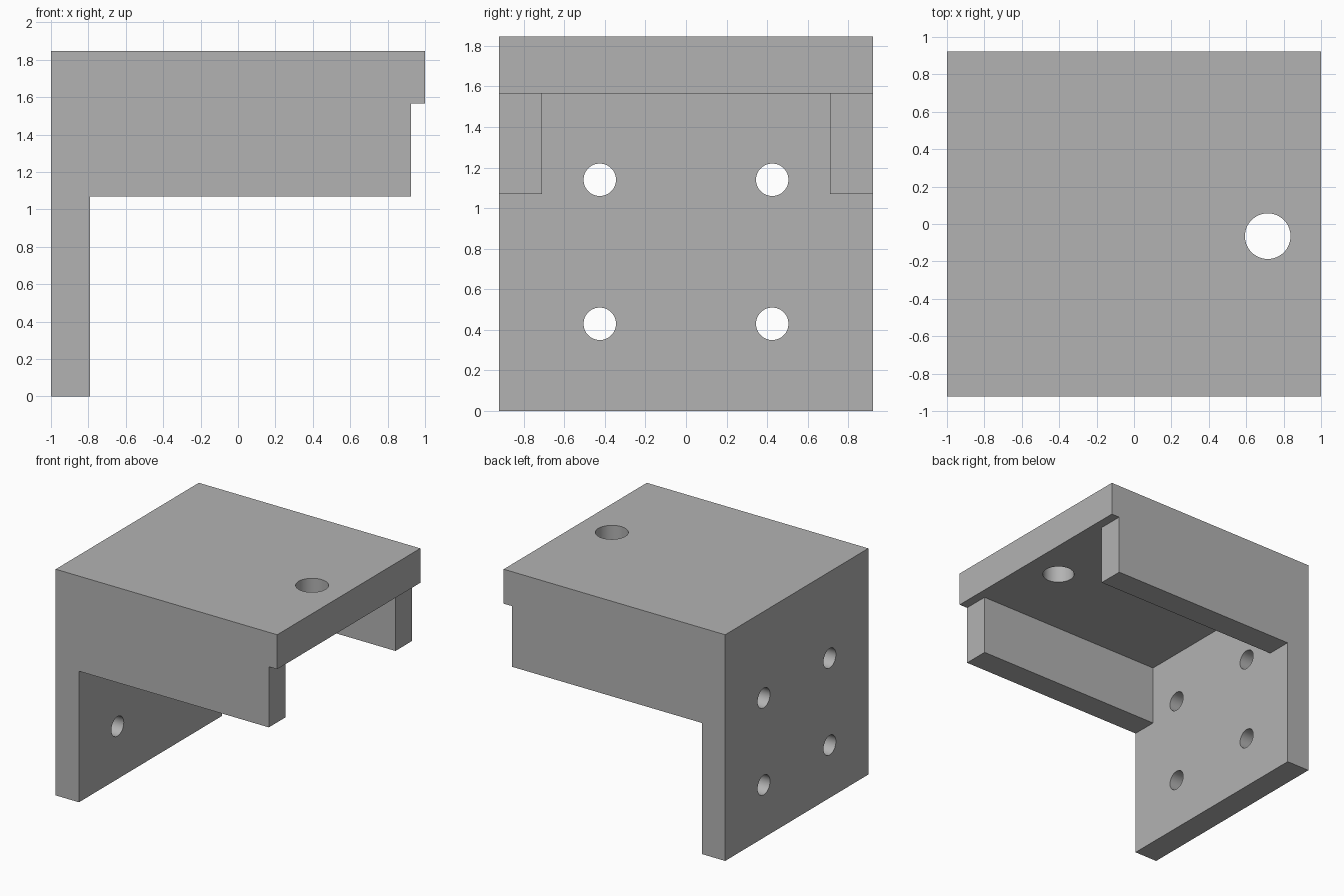
import bpy
import bmesh
from mathutils import Matrix, Vector

if "Cube" in bpy.data.objects:
    bpy.data.objects.remove(bpy.data.objects["Cube"], do_unlink=True)

WIDTH = 1.846       # along y
HEIGHT = 1.846
PLATE_X = -0.79     # inner face of the wall plate
SHELF_Z = 1.565     # underside of the shelf
RIB_Z = 1.07        # underside of the ribs
RIB_X = 0.925       # free end of the ribs
RIB_Y = 0.71        # inner face of the ribs

grey = bpy.data.materials.new("plain_grey")
grey.use_nodes = True
colour = (0.45, 0.45, 0.45, 1)
grey.diffuse_color = colour
grey.node_tree.nodes["Principled BSDF"].inputs["Base Color"].default_value = colour


def make_object(name, bm):
    bmesh.ops.recalc_face_normals(bm, faces=bm.faces)
    mesh = bpy.data.meshes.new(name)
    bm.to_mesh(mesh)
    bm.free()
    mesh.materials.append(grey)
    obj = bpy.data.objects.new(name, mesh)
    bpy.context.collection.objects.link(obj)
    return obj


def extrude_profile(name, profile, y0, y1):
    """Extrude an (x, z) outline along y."""
    bm = bmesh.new()
    face = bm.faces.new([bm.verts.new((x, y0, z)) for x, z in profile])
    result = bmesh.ops.extrude_face_region(bm, geom=[face])
    moved = [g for g in result["geom"] if isinstance(g, bmesh.types.BMVert)]
    bmesh.ops.translate(bm, verts=moved, vec=(0, y1 - y0, 0))
    return make_object(name, bm)


def drill(name, centre, axis, radius):
    """Cylinder cutter along the given axis."""
    turn = Vector((0, 0, 1)).rotation_difference(Vector(axis)).to_matrix().to_4x4()
    bm = bmesh.new()
    bmesh.ops.create_cone(bm, cap_ends=True, segments=64, radius1=radius,
                          radius2=radius, depth=0.6,
                          matrix=Matrix.Translation(centre) @ turn)
    cutter = make_object(name, bm)
    cutter.hide_render = True
    return cutter


def combine(target, other, operation):
    mod = target.modifiers.new(operation.title(), "BOOLEAN")
    mod.operation = operation
    mod.solver = "EXACT"
    mod.object = other
    bpy.context.view_layer.objects.active = target
    bpy.ops.object.modifier_apply(modifier=mod.name)
    bpy.data.objects.remove(other, do_unlink=True)


# Wall plate and shelf in one bent section
half = WIDTH / 2
bracket = extrude_profile("bracket", [
    (-1, 0), (PLATE_X, 0), (PLATE_X, SHELF_Z), (1, SHELF_Z),
    (1, HEIGHT), (-1, HEIGHT)], -half, half)

# Side ribs under the shelf
rib_outline = [(PLATE_X, RIB_Z), (RIB_X, RIB_Z), (RIB_X, SHELF_Z), (PLATE_X, SHELF_Z)]
for side, y0, y1 in (("front", -half, -RIB_Y), ("back", RIB_Y, half)):
    combine(bracket, extrude_profile(side + "_rib", rib_outline, y0, y1), "UNION")

# Four screw holes in the wall plate
for y in (-0.425, 0.425):
    for z in (0.43, 1.14):
        combine(bracket, drill("screw_hole", (-0.9, y, z), (1, 0, 0), 0.08), "DIFFERENCE")

# Pin hole through the shelf
combine(bracket, drill("pin_hole", (0.715, -0.065, 1.7), (0, 0, 1), 0.122), "DIFFERENCE")

# Smooth hole walls, crisp edges
bracket.select_set(True)
bpy.context.view_layer.objects.active = bracket
bpy.ops.object.shade_smooth_by_angle(angle=0.5)
